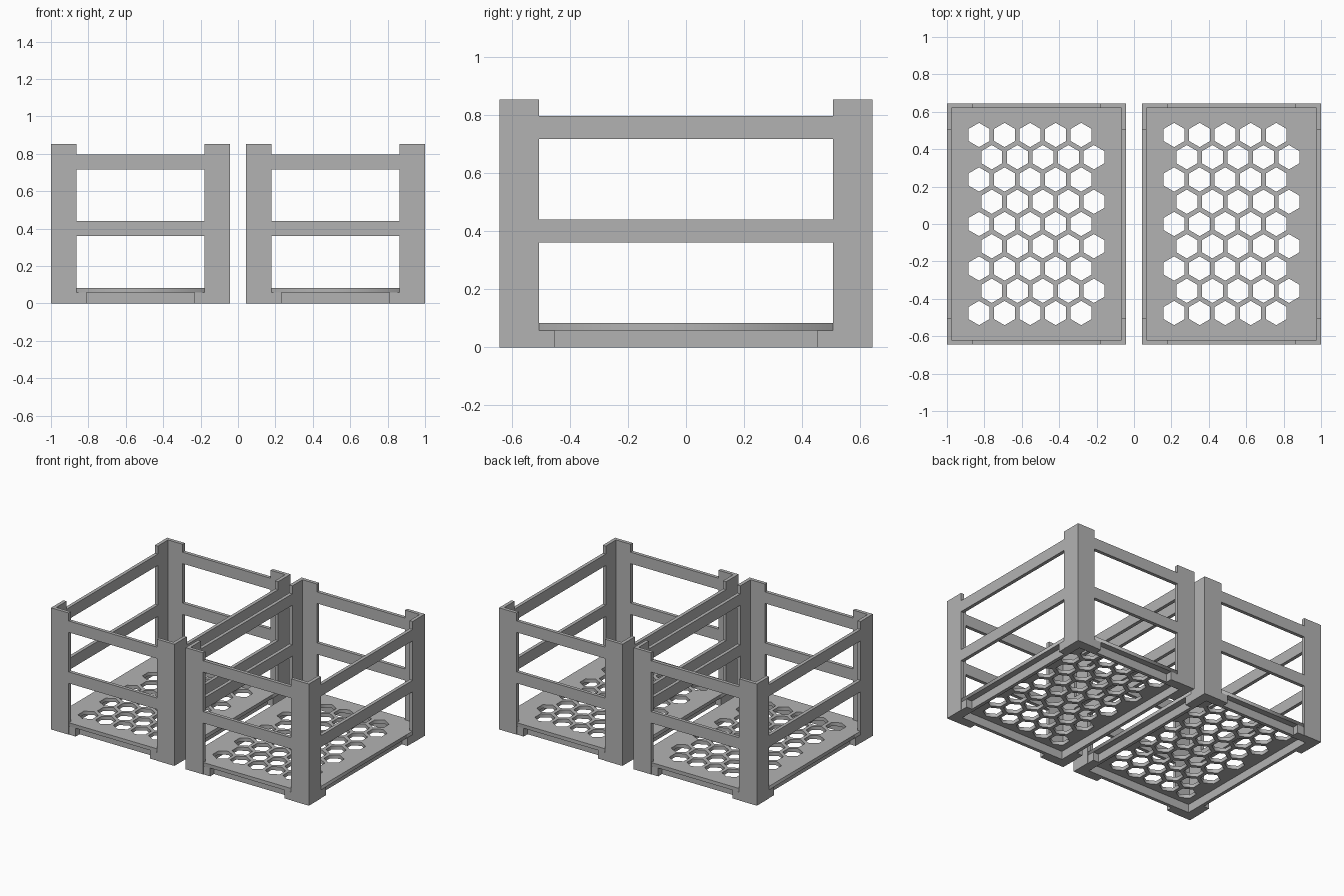
import bpy, bmesh
from mathutils import Matrix

if "Cube" in bpy.data.objects:
    bpy.data.objects.remove(bpy.data.objects["Cube"])

grey = bpy.data.materials.new("plain grey")
grey.diffuse_color = (0.45, 0.45, 0.45, 1)
grey.use_nodes = True
grey.node_tree.nodes["Principled BSDF"].inputs["Base Color"].default_value = grey.diffuse_color

HX, HY = 0.4785, 0.643      # half size of one crate
CX = 0.5215                 # crate centre offset from the middle
H, T, POST = 0.853, 0.024, 0.137
PLATE_LOW, PLATE_TOP = 0.058, 0.083


def add_box(bm, x0, x1, y0, y1, z0, z1):
    m = Matrix.Translation(((x0 + x1) / 2, (y0 + y1) / 2, (z0 + z1) / 2))
    m = m @ Matrix.Diagonal((abs(x1 - x0), abs(y1 - y0), abs(z1 - z0), 1))
    bmesh.ops.create_cube(bm, size=1, matrix=m)


def add_prism(bm, points, z0, z1):
    base = bm.faces.new([bm.verts.new((x, y, z0)) for x, y in points])
    r = bmesh.ops.extrude_face_region(bm, geom=[base])
    top = [v for v in r["geom"] if isinstance(v, bmesh.types.BMVert)]
    bmesh.ops.translate(bm, verts=top, vec=(0, 0, z1 - z0))


def finish(name, bm, cx):
    bmesh.ops.recalc_face_normals(bm, faces=bm.faces)
    me = bpy.data.meshes.new(name)
    bm.to_mesh(me)
    bm.free()
    me.materials.append(grey)
    ob = bpy.data.objects.new(name, me)
    ob.location.x = cx
    bpy.context.collection.objects.link(ob)


def add_L(bm, sx, sy, arm, t, z0, z1, inset=0.0):
    # L-shaped corner section
    x, y = HX - inset, HY - inset
    pts = [(x, y), (HX - arm, y), (HX - arm, HY - t),
           (HX - t, HY - t), (HX - t, HY - arm), (x, HY - arm)]
    add_prism(bm, [(px * sx, py * sy) for px, py in pts], z0, z1)


def perforated_plate(name, cx):
    # filled outline with staggered six-sided holes
    cu = bpy.data.curves.new(name, "CURVE")
    cu.dimensions, cu.fill_mode = "2D", "BOTH"
    cu.extrude = (PLATE_TOP - PLATE_LOW) / 2

    def loop(pts):
        sp = cu.splines.new("POLY")
        sp.points.add(len(pts) - 1)
        for p, (x, y) in zip(sp.points, pts):
            p.co = (x, y, 0, 1)
        sp.use_cyclic_u = True

    x, y = HX - 0.002, HY - 0.002
    loop([(-x, -y), (x, -y), (x, y), (-x, y)])
    w, r = 0.056, 0.065
    hexagon = [(0, r), (w, r / 2), (w, -r / 2), (0, -r), (-w, -r / 2), (-w, r / 2)]
    for row in range(-4, 5):
        shift = -0.034 if row % 2 == 0 else 0.034
        for col in range(-2, 3):
            loop([(col * 0.1365 + shift + a, row * 0.119 + b) for a, b in hexagon])
    tmp = bpy.data.objects.new("outline", cu)
    bpy.context.collection.objects.link(tmp)
    dg = bpy.context.evaluated_depsgraph_get()
    me = bpy.data.meshes.new_from_object(tmp.evaluated_get(dg))
    bm = bmesh.new()
    bm.from_mesh(me)
    bmesh.ops.remove_doubles(bm, verts=bm.verts, dist=0.0005)
    bmesh.ops.translate(bm, verts=bm.verts, vec=(0, 0, (PLATE_TOP + PLATE_LOW) / 2))
    bpy.data.objects.remove(tmp)
    bpy.data.curves.remove(cu)
    bpy.data.meshes.remove(me)
    finish(name, bm, cx)


for side, cx in (("left", -CX), ("right", CX)):
    # corner posts
    bm = bmesh.new()
    for sx in (-1, 1):
        for sy in (-1, 1):
            add_L(bm, sx, sy, POST, T, 0, H)
    finish(side + "_corner_posts", bm, cx)

    # corner feet, beside the posts and under the floor
    bm = bmesh.new()
    for sx in (-1, 1):
        for sy in (-1, 1):
            add_L(bm, sx, sy, 0.19, 0.045, 0, PLATE_LOW, 0.002)
    finish(side + "_corner_feet", bm, cx)

    # two levels of rails on all four sides
    bm = bmesh.new()
    for z0, z1 in ((0.36, 0.44), (0.717, 0.797)):
        for s in (-1, 1):
            a, b = HX - POST, HY - POST
            add_box(bm, -a, a, s * (HY - T), s * HY, z0, z1)
            add_box(bm, s * (HX - T), s * HX, -b, b, z0, z1)
    finish(side + "_rails", bm, cx)

    # recessed ring under the floor
    bm = bmesh.new()
    ox, oy = HX - 0.045, HY - 0.045
    for s in (-1, 1):
        add_box(bm, -ox, ox, s * (oy - T), s * oy, 0, PLATE_LOW)
        add_box(bm, s * (ox - T), s * ox, -oy + T, oy - T, 0, PLATE_LOW)
    finish(side + "_bottom_ring", bm, cx)

    perforated_plate(side + "_floor", cx)
